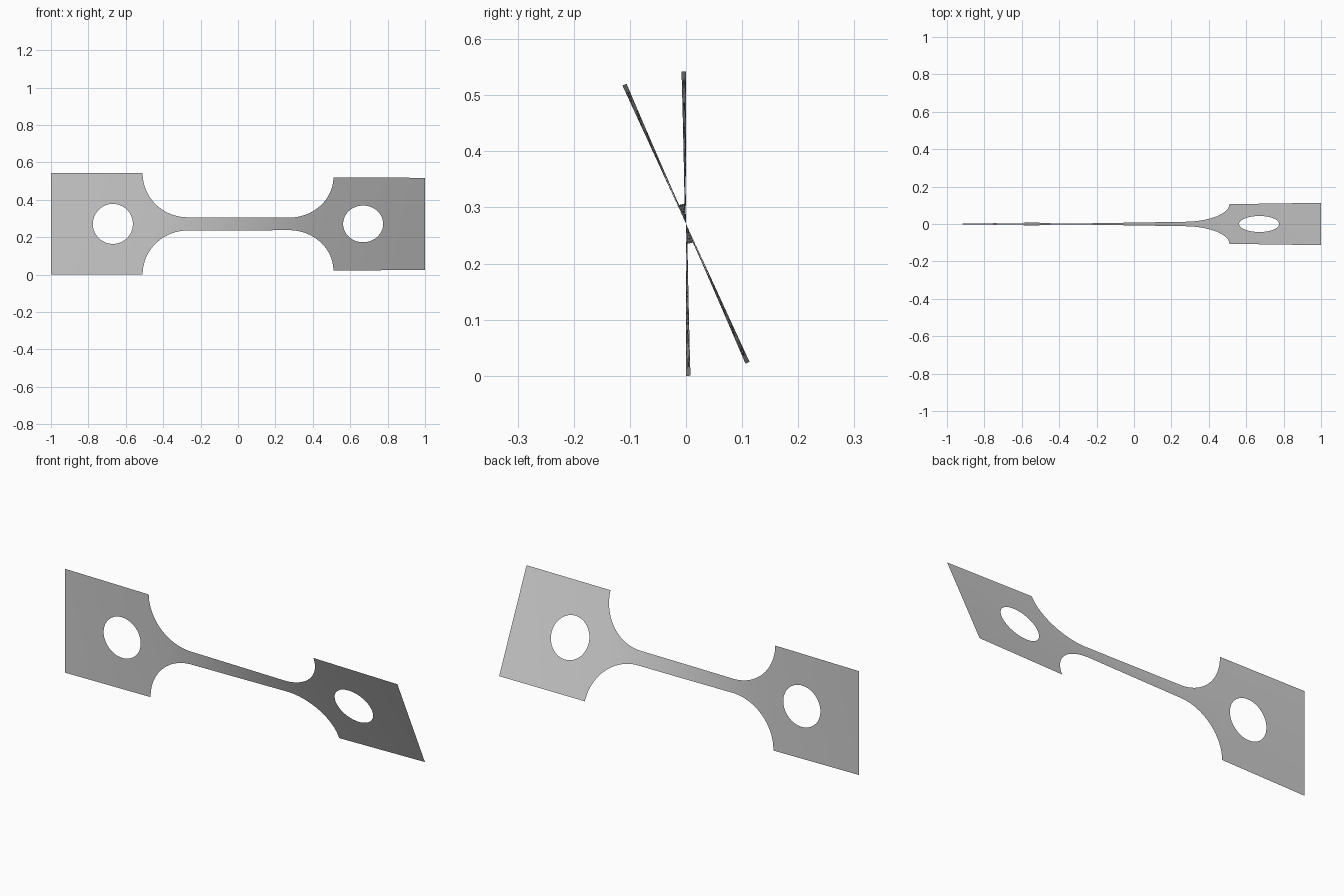
import bpy
import bmesh
from math import sin, cos, pi, sqrt, atan2, radians, hypot
from mathutils import Vector

if "Cube" in bpy.data.objects:
    bpy.data.objects.remove(bpy.data.objects["Cube"])

CENTRE_Z = 0.271
HALF_TAB, HALF_NECK = 0.271, 0.0355
TAB_X, FILLET = 0.51, 0.24
HOLE_X, HOLE_R = 0.669, 0.107
TWIST = radians(24.7)
STEPS = 400

grey = bpy.data.materials.new("steel grey")
grey.use_nodes = True
grey.diffuse_color = (0.6, 0.6, 0.6, 1)
grey.node_tree.nodes["Principled BSDF"].inputs["Base Color"].default_value = (0.6, 0.6, 0.6, 1)


def half_width(x):
    """Half height of the flat sheet along its length."""
    a = abs(x)
    if a > TAB_X:
        return HALF_TAB
    u = max(0, a - (TAB_X - FILLET)) / FILLET
    return HALF_TAB - (HALF_TAB - HALF_NECK) * sqrt(max(0, 1 - u * u))


# The sheet twists fastest where it is narrow
total = [0.0]
for i in range(STEPS):
    total.append(total[-1] + 1 / half_width(-1 + 2 * (i + 0.5) / STEPS))


def twisted(x, z):
    t = min(max((x + 1) / 2 * STEPS, 0), STEPS - 1e-6)
    i = int(t)
    angle = TWIST * (total[i] + (t - i) * (total[i + 1] - total[i])) / total[-1]
    return Vector((x, -z * sin(angle), CENTRE_Z + z * cos(angle)))


def sheet(name, rows, closed=False):
    """Skin a list of equal rows of flat (x, z) points, then twist them."""
    bm = bmesh.new()
    grid = [[bm.verts.new(twisted(*p)) for p in row] for row in rows]
    pairs = list(zip(grid, grid[1:]))
    if closed:
        pairs.append((grid[-1], grid[0]))
    for a, b in pairs:
        for j in range(len(a) - 1):
            bm.faces.new((a[j], b[j], b[j + 1], a[j + 1]))
    bm.normal_update()
    # Front of the sheet faces -y
    if sum(f.normal.y for f in bm.faces) > 0:
        bmesh.ops.reverse_faces(bm, faces=bm.faces[:])
    for f in bm.faces:
        f.smooth = True
    mesh = bpy.data.meshes.new(name)
    bm.to_mesh(mesh)
    bm.free()
    mesh.materials.append(grey)
    bpy.context.collection.objects.link(bpy.data.objects.new(name, mesh))


# Narrow neck with rounded flares, columns crowded towards the tabs
columns = [TAB_X * sin(pi / 2 * i / 48) for i in range(-48, 49)]
sheet("twisted_neck", [[(x, half_width(x) * j / 6) for j in range(-6, 7)] for x in columns])


# Square tabs, each a ring of strips from the round hole to the edges
def tab(name, side):
    inner, outer = TAB_X - HOLE_X, 1 - HOLE_X
    angles = [2 * pi * i / 64 - pi for i in range(64)]
    angles += [atan2(z, x) for x in (inner, outer) for z in (-HALF_TAB, HALF_TAB)]
    rows = []
    for a in sorted(angles):
        c, s = cos(a), sin(a)
        reach_x = (outer if c > 0 else inner) / c if abs(c) > 1e-6 else 9
        reach_z = HALF_TAB / abs(s) if abs(s) > 1e-6 else 9
        reach = min(reach_x, reach_z)
        radii = [HOLE_R + (reach - HOLE_R) * k / 4 for k in range(5)]
        rows.append([(side * (HOLE_X + r * c), r * s) for r in radii])
    sheet(name, rows, closed=True)


tab("left_tab", 1)
tab("right_tab", -1)
